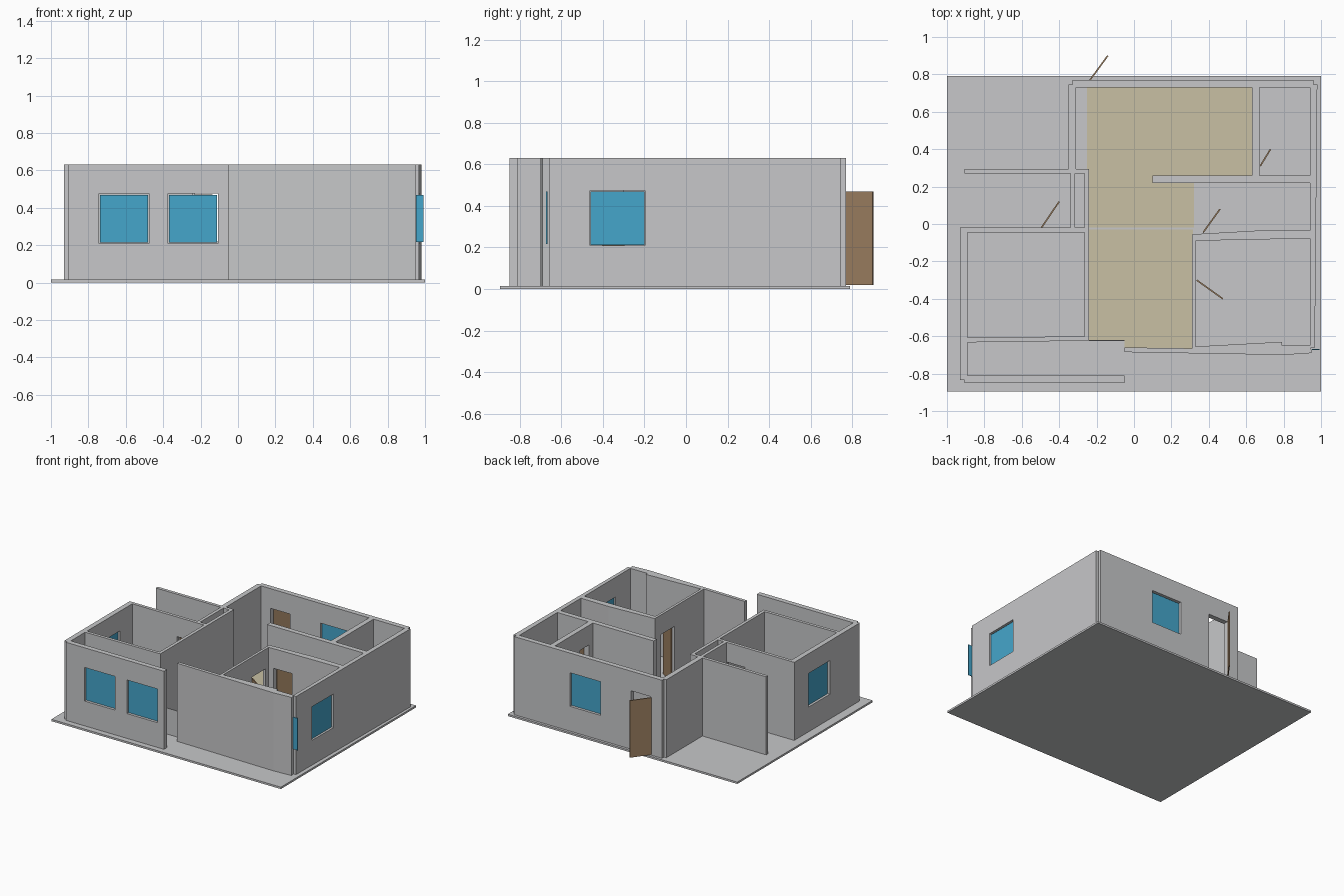
import bpy, bmesh, math
from mathutils import Vector

if "Cube" in bpy.data.objects:
    bpy.data.objects.remove(bpy.data.objects["Cube"])

FLOOR, TOP = 0.015, 0.63          # slab top and wall top
SILL, HEAD = 0.21, 0.475          # window opening heights
DOOR_TOP = 0.475


def material(name, rgb):
    m = bpy.data.materials.new(name)
    m.diffuse_color = (*rgb, 1)
    m.use_nodes = True
    m.node_tree.nodes["Principled BSDF"].inputs["Base Color"].default_value = m.diffuse_color
    return m


GREY = material("plaster_grey", (0.57, 0.575, 0.585))
TAN = material("floor_tan", (0.58, 0.53, 0.37))
BLUE = material("glass_blue", (0.06, 0.38, 0.60))
BROWN = material("door_brown", (0.35, 0.225, 0.125))


def prism(name, pts, z0, z1, mat):
    """Extrude a plan outline from z0 to z1."""
    bm = bmesh.new()
    face = bm.faces.new([bm.verts.new((x, y, z0)) for x, y in pts])
    ext = bmesh.ops.extrude_face_region(bm, geom=[face])["geom"]
    bmesh.ops.translate(bm, vec=(0, 0, z1 - z0),
                        verts=[v for v in ext if isinstance(v, bmesh.types.BMVert)])
    bmesh.ops.recalc_face_normals(bm, faces=bm.faces)
    me = bpy.data.meshes.new(name)
    bm.to_mesh(me)
    bm.free()
    me.materials.append(mat)
    ob = bpy.data.objects.new(name, me)
    bpy.context.collection.objects.link(ob)
    return ob


def box(name, x0, x1, y0, y1, z0, z1, mat):
    return prism(name, [(x0, y0), (x1, y0), (x1, y1), (x0, y1)], z0, z1, mat)


def combine(target, parts, operation):
    """Bake a boolean of all parts into the target and delete the parts."""
    for p in parts:
        p.hide_render = True
        mod = target.modifiers.new("combine", "BOOLEAN")
        mod.operation, mod.solver, mod.object = operation, "EXACT", p
    dg = bpy.context.evaluated_depsgraph_get()
    dg.update()
    baked = bpy.data.meshes.new_from_object(target.evaluated_get(dg))
    target.modifiers.clear()
    target.data = baked
    for p in parts:
        bpy.data.objects.remove(p)


# ground slab and tan floor of the main rooms
box("slab", -1, 1, -0.895, 0.79, 0, FLOOR, GREY)
prism("living_floor", [(-0.25, -0.02), (0.32, -0.02), (0.32, 0.225), (0.63, 0.225),
                       (0.63, 0.73), (-0.25, 0.73)], FLOOR, FLOOR + 0.004, TAN)
prism("hall_floor", [(-0.24, -0.03), (0.315, -0.03), (0.315, -0.665), (-0.05, -0.66),
                     (-0.05, -0.62), (-0.24, -0.62)], FLOOR, FLOOR + 0.004, TAN)

# straight walls: x0, x1, y0, y1
plan = [
    (-0.33, 0.96, 0.73, 0.77),       # back
    (-0.35, -0.31, 0.27, 0.745),     # living room left
    (-0.905, -0.24, 0.27, 0.295),    # terrace screen
    (-0.34, -0.315, -0.03, 0.28),    # closet left
    (-0.265, -0.24, -0.615, 0.285),  # hall left
    (-0.93, -0.89, -0.835, -0.02),   # left outer
    (-0.90, -0.25, -0.045, -0.02),   # left room back
    (-0.905, -0.05, -0.85, -0.81),   # porch front
    (0.31, 0.33, -0.67, -0.06),      # hall right
    (0.10, 0.95, 0.22, 0.26),        # kitchen divider
    (0.63, 0.67, 0.25, 0.74),        # store room
]
parts = [box("wall_part", *p, FLOOR, TOP, GREY) for p in plan]
# walls that run slightly out of square
outlines = [
    [(0.94, -0.66), (0.967, -0.66), (0.98, 0.745), (0.94, 0.745)],
    [(-0.05, -0.66), (0.315, -0.665), (0.33, -0.655), (0.79, -0.63), (0.79, -0.65),
     (0.945, -0.65), (0.95, -0.69), (0.80, -0.70), (-0.05, -0.685)],
    [(-0.90, -0.633), (-0.24, -0.624), (-0.245, -0.6), (-0.90, -0.608)],
    [(0.31, -0.09), (0.95, -0.077), (0.95, -0.035), (0.70, -0.033), (0.31, -0.055)],
]
parts += [prism("wall_part", o, FLOOR, TOP, GREY) for o in outlines]
walls = parts.pop(0)
walls.name = "walls"
combine(walls, parts, "UNION")

# low thin parapet across the hall entrance
box("entrance_parapet", -0.24, -0.05, -0.626, -0.62, FLOOR, 0.22, GREY)

# window panes: centre x, centre y, wall runs along x?
windows = [(-0.61, -0.83, True), (-0.24, -0.83, True), (0.34, 0.75, True),
           (-0.91, -0.33, False), (0.953, -0.33, False)]
cutters = []
for cx, cy, along_x in windows:
    hx, hy = (0.133, 0.05) if along_x else (0.05, 0.133)
    cutters.append(box("cutter", cx - hx, cx + hx, cy - hy, cy + hy, SILL, HEAD, GREY))
    hx, hy = (0.129, 0.004) if along_x else (0.004, 0.129)
    box("window_pane", cx - hx, cx + hx, cy - hy, cy + hy, SILL + 0.003, HEAD - 0.006, BLUE)
box("corner_pane", 0.952, 0.992, -0.673, -0.668, SILL + 0.007, HEAD - 0.006, BLUE)

# door openings: x0, x1, y0, y1
for o in [(-0.23, -0.06, 0.70, 0.80), (-0.50, -0.345, -0.07, 0.0), (0.60, 0.69, 0.31, 0.42),
          (0.37, 0.53, -0.12, 0.0), (0.29, 0.35, -0.30, -0.13)]:
    cutters.append(box("cutter", *o, FLOOR - 0.005, DOOR_TOP, GREY))
combine(walls, cutters, "DIFFERENCE")

# open door leaves: hinge to free edge
for a, b in [((-0.235, 0.77), (-0.14, 0.90)), ((-0.495, -0.02), (-0.40, 0.12)),
             ((0.675, 0.31), (0.73, 0.40)), ((0.37, -0.045), (0.46, 0.08)),
             ((0.335, -0.30), (0.475, -0.40))]:
    a, b = Vector(a), Vector(b)
    d = (b - a).normalized() * 0.004
    n = Vector((-d.y, d.x))
    prism("door_leaf", [a + n, b + n, b - n, a - n], 0.02, 0.47, BROWN)
